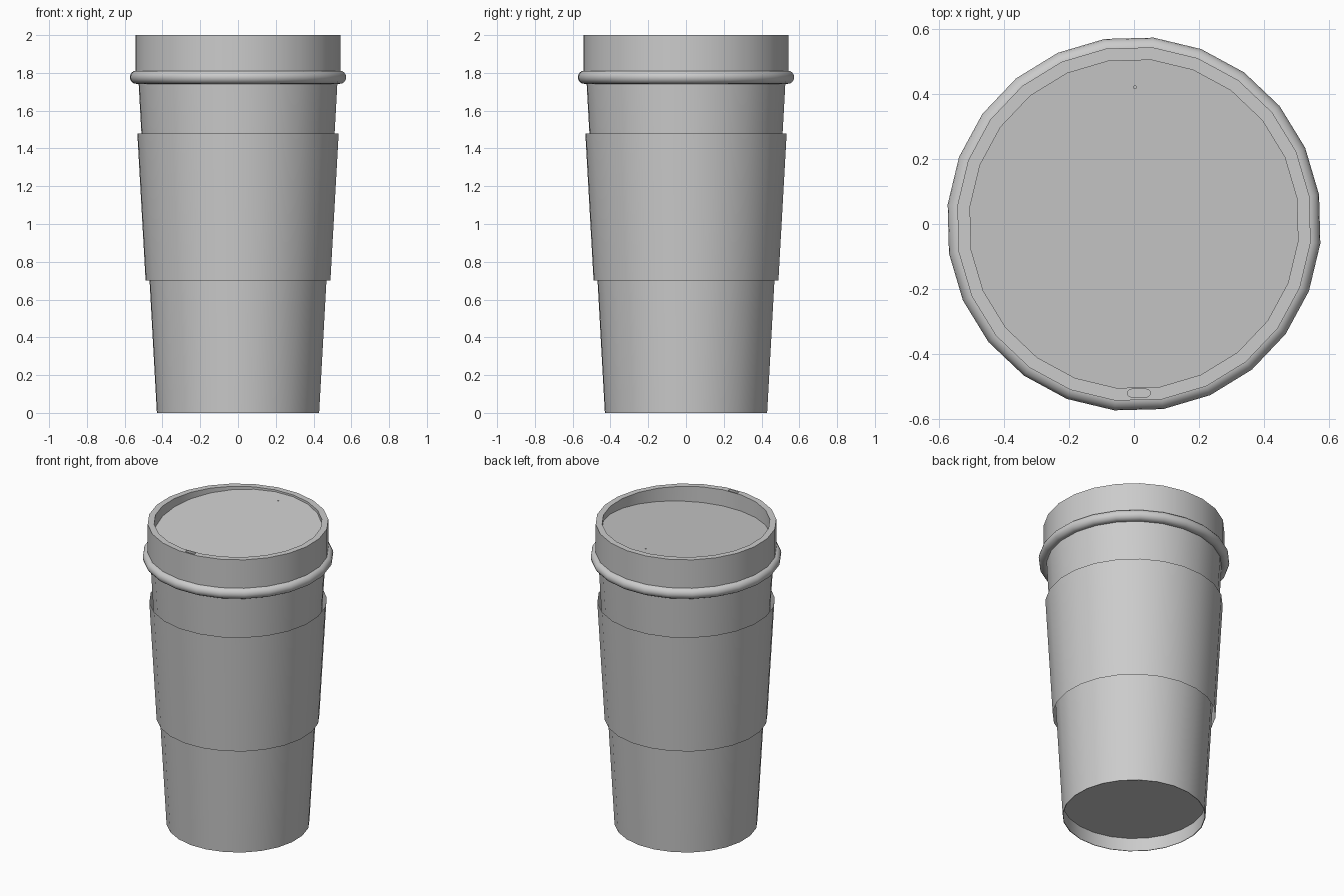
import bpy, bmesh
from math import cos, sin, pi, radians

cube = bpy.data.objects.get("Cube")
if cube:
    bpy.data.objects.remove(cube)

SIDES = 24
PHASE = radians(9)

grey = bpy.data.materials.new("plain_grey")
grey.use_nodes = True
grey.diffuse_color = (0.6, 0.6, 0.6, 1)
grey.node_tree.nodes["Principled BSDF"].inputs["Base Color"].default_value = (0.6, 0.6, 0.6, 1)


def finish(name, bm):
    mesh = bpy.data.meshes.new(name)
    bm.to_mesh(mesh)
    bm.free()
    mesh.materials.append(grey)
    obj = bpy.data.objects.new(name, mesh)
    bpy.context.collection.objects.link(obj)
    return obj


def select(obj):
    bpy.ops.object.select_all(action='DESELECT')
    obj.select_set(True)
    bpy.context.view_layer.objects.active = obj


def smooth(obj):
    select(obj)
    bpy.ops.object.shade_smooth_by_angle(angle=radians(32))


def lathe(name, profile, cap_start=False, cap_end=False, closed=False, tilt=0):
    """Turn (radius, z) points about z; tilt slopes the last ring along y."""
    bm = bmesh.new()
    rings = []
    for k, (r, z) in enumerate(profile):
        slope = tilt if k == len(profile) - 1 else 0
        ring = []
        for i in range(SIDES):
            a = PHASE + 2 * pi * i / SIDES
            ring.append(bm.verts.new((r * cos(a), r * sin(a), z + slope * r * sin(a))))
        rings.append(ring)
    pairs = list(zip(rings, rings[1:]))
    if closed:
        pairs.append((rings[-1], rings[0]))
    for low, high in pairs:
        for i in range(SIDES):
            j = (i + 1) % SIDES
            bm.faces.new((low[i], low[j], high[j], high[i]))
    if cap_start:
        bm.faces.new(rings[0][::-1])
    if cap_end:
        bm.faces.new(rings[-1])
    return finish(name, bm)


def cut_slot(target, x, y, half_length, radius, z0, z1):
    """Cut a vertical round-ended slot into the target."""
    bm = bmesh.new()
    outline = []
    for side in (1, -1):
        for i in range(7):
            a = -pi / 2 + pi * i / 6
            outline.append((x + side * (half_length + radius * cos(a)),
                            y + side * radius * sin(a)))
    low = [bm.verts.new((px, py, z0)) for px, py in outline]
    high = [bm.verts.new((px, py, z1)) for px, py in outline]
    bm.faces.new(low[::-1])
    bm.faces.new(high)
    for i in range(len(low)):
        j = (i + 1) % len(low)
        bm.faces.new((low[i], low[j], high[j], high[i]))
    cutter = finish("slot_cutter", bm)
    cutter.hide_render = True
    mod = target.modifiers.new("slot", 'BOOLEAN')
    mod.operation = 'DIFFERENCE'
    mod.solver = 'EXACT'
    mod.object = cutter
    select(target)
    bpy.ops.object.modifier_apply(modifier=mod.name)
    bpy.data.objects.remove(cutter)


# Tapered cup with a recessed base
cup = lathe("cup_body", [(0.433, 0.09), (0.428, 0), (0.432, 0), (0.531, 1.78)],
            cap_start=True)

# Sleeve open at both ends
sleeve = lathe("sleeve", [(0.492, 0.70), (0.536, 1.48)])

# Rounded bead below the lid
bead_profile = [(0.541 + 0.035 * cos(2 * pi * i / 16), 1.777 + 0.035 * sin(2 * pi * i / 16))
                for i in range(16)]
bead = lathe("lid_bead", bead_profile, closed=True)

# Lid with a raised rim and a floor sloping down to the front
lid = lathe("lid", [(0.52, 1.77), (0.546, 1.77), (0.546, 2.0), (0.507, 2.0), (0.507, 1.94)],
            cap_start=True, cap_end=True, tilt=0.095)

# Drinking slot in the front rim and vent hole at the back
cut_slot(lid, 0.015, -0.52, 0.023, 0.012, 1.93, 2.05)
cut_slot(lid, 0.003, 0.42, 0.0005, 0.004, 1.93, 2.05)

for part in (cup, sleeve, bead, lid):
    smooth(part)
